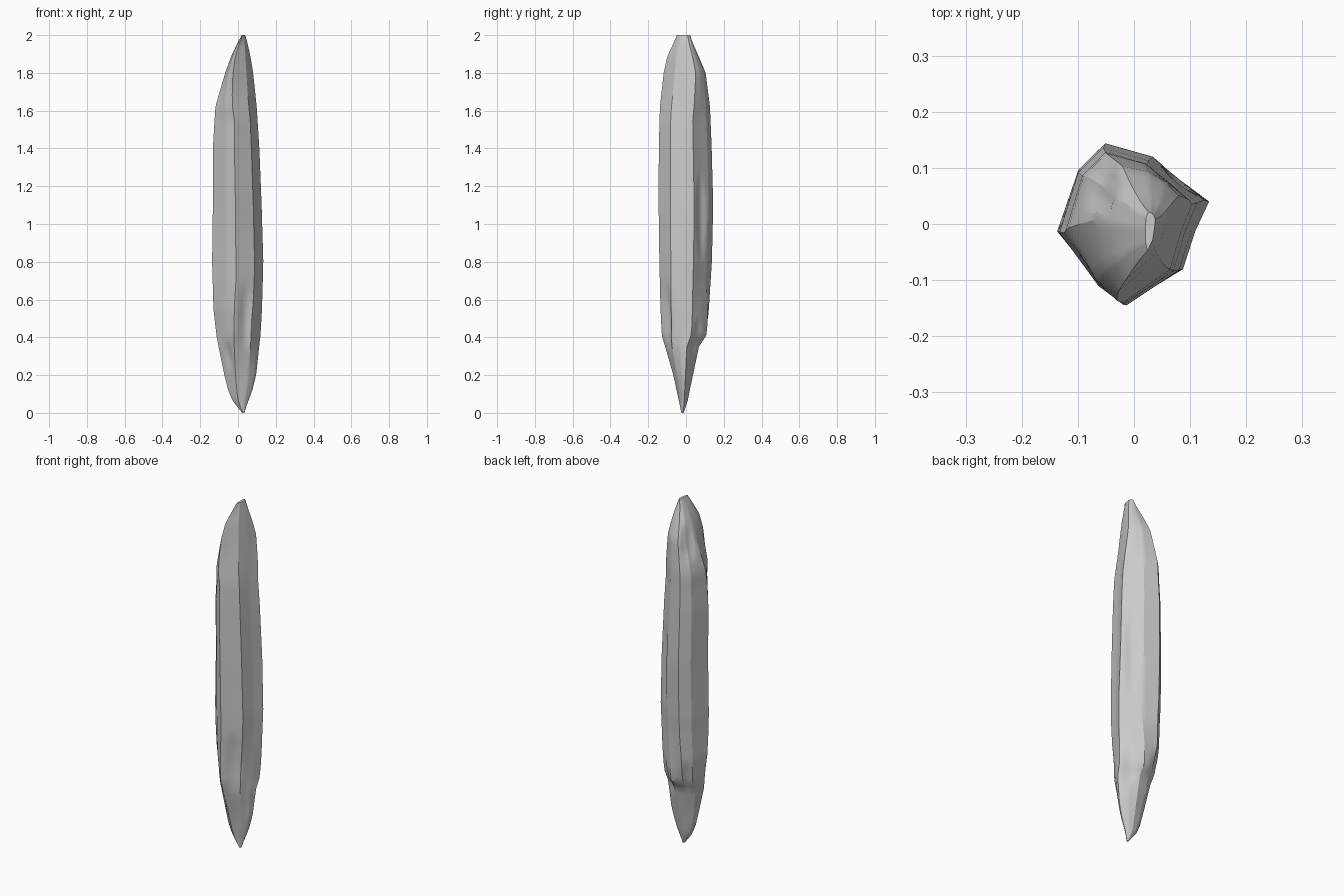
import bpy, bmesh, math
from mathutils import Vector

if "Cube" in bpy.data.objects:
    bpy.data.objects.remove(bpy.data.objects["Cube"])

# Silhouette envelope: z, x min, x max, y min, y max
ENVELOPE = [
    (0.01, 0.022, 0.034, -0.025, -0.013), (0.05, -0.022, 0.050, -0.035, 0.006),
    (0.12, -0.052, 0.076, -0.050, 0.020), (0.20, -0.072, 0.096, -0.067, 0.037),
    (0.35, -0.103, 0.112, -0.110, 0.068), (0.41, -0.114, 0.119, -0.128, 0.108),
    (0.55, -0.130, 0.127, -0.135, 0.121), (0.80, -0.137, 0.134, -0.141, 0.137),
    (1.10, -0.133, 0.125, -0.145, 0.144), (1.40, -0.133, 0.113, -0.144, 0.136),
    (1.62, -0.120, 0.099, -0.138, 0.127), (1.80, -0.068, 0.080, -0.118, 0.104),
    (1.89, -0.035, 0.065, -0.098, 0.066), (1.96, -0.002, 0.050, -0.065, 0.035),
    (2.00, 0.020, 0.038, -0.048, 0.022),
]
# Cross-sections through the foot, the body and the head
FOOT = [(-.070, -.010), (-.045, -.035), (-.010, -.065), (.060, -.045), (.090, -.020),
        (.100, .000), (.060, .025), (.020, .040), (-.030, .030), (-.055, .015)]
BODY = [(-.137, -.010), (-.060, -.108), (-.010, -.143), (.090, -.080), (.112, -.010),
        (.137, .045), (.085, .085), (.040, .122), (-.050, .146), (-.100, .100)]
HEAD = [(-.030, .000), (-.025, -.060), (-.010, -.093), (.040, -.050), (.055, -.010),
        (.065, .030), (.050, .045), (.030, .055), (.000, .060), (-.020, .040)]
# Chipped hollows: centre, radius across, radius along z, depth
CHIPS = [((.045, -.105, .50), .045, .20, .014), ((-.06, -.07, .28), .035, .10, .012),
         ((.085, .085, 1.05), .040, .25, .010), ((-.05, .06, 1.76), .045, .12, .018),
         ((-.06, .09, .42), .045, .12, .012), ((.07, .05, .40), .040, .12, .012)]
SIDE_STEPS = 5
LAYERS = 70


def lerp(a, b, t):
    return a + (b - a) * t


def unit_shape(points):
    xs, ys = zip(*points)
    return [((x - min(xs)) / (max(xs) - min(xs)), (y - min(ys)) / (max(ys) - min(ys)))
            for x, y in points]


def envelope(z):
    for a, b in zip(ENVELOPE, ENVELOPE[1:]):
        if z <= b[0]:
            t = (z - a[0]) / (b[0] - a[0])
            return [lerp(p, q, t) for p, q in zip(a[1:], b[1:])]
    return ENVELOPE[-1][1:]


foot, body, head = (unit_shape(s) for s in (FOOT, BODY, HEAD))


def section(z):
    """Blended polygon fitted to the silhouette at height z."""
    x0, x1, y0, y1 = envelope(z)
    if z < 1:
        other, t = foot, min(1, max(0, (0.7 - z) / 0.5))
    else:
        other, t = head, min(1, max(0, (z - 1.55) / 0.35))
    shape = unit_shape([(lerp(p[0], q[0], t), lerp(p[1], q[1], t))
                        for p, q in zip(body, other)])
    corners = [(lerp(x0, x1, u), lerp(y0, y1, v)) for u, v in shape]
    ring = []
    for i, a in enumerate(corners):
        b = corners[(i + 1) % len(corners)]
        ring += [(lerp(a[0], b[0], s / SIDE_STEPS), lerp(a[1], b[1], s / SIDE_STEPS))
                 for s in range(SIDE_STEPS)]
    return ring


def chip(co, axis):
    """Push the surface towards the core inside each hollow."""
    inward = Vector((axis[0] - co.x, axis[1] - co.y, 0))
    if inward.length < 1e-5:
        return co
    push = 0
    for c, across, along, depth in CHIPS:
        d = ((co.x - c[0]) ** 2 + (co.y - c[1]) ** 2) / across ** 2 + ((co.z - c[2]) / along) ** 2
        push += depth * max(0, 1 - d)
    return co + inward.normalized() * min(push, inward.length * 0.4)


# Stone shard body, lofted from foot to head
bm = bmesh.new()
heights = sorted({round(0.01 + 1.99 * i / LAYERS, 4) for i in range(LAYERS + 1)})
rings = []
for z in heights:
    x0, x1, y0, y1 = envelope(z)
    axis = ((x0 + x1) / 2, (y0 + y1) / 2)
    zz = 0 if z == heights[0] else z
    rings.append([bm.verts.new(chip(Vector((x, y, zz)), axis)) for x, y in section(z)])
for low, high in zip(rings, rings[1:]):
    n = len(low)
    for i in range(n):
        j = (i + 1) % n
        bm.faces.new((low[i], low[j], high[j], high[i]))
bm.faces.new(rings[0][::-1])
bm.faces.new(rings[-1])
bmesh.ops.recalc_face_normals(bm, faces=bm.faces)
mesh = bpy.data.meshes.new("stone_shard")
bm.to_mesh(mesh)
bm.free()
shard = bpy.data.objects.new("stone_shard", mesh)
bpy.context.collection.objects.link(shard)

# Keep the chipped ridges crisp
bpy.context.view_layer.objects.active = shard
shard.select_set(True)
bpy.ops.object.shade_smooth_by_angle(angle=math.radians(25))
